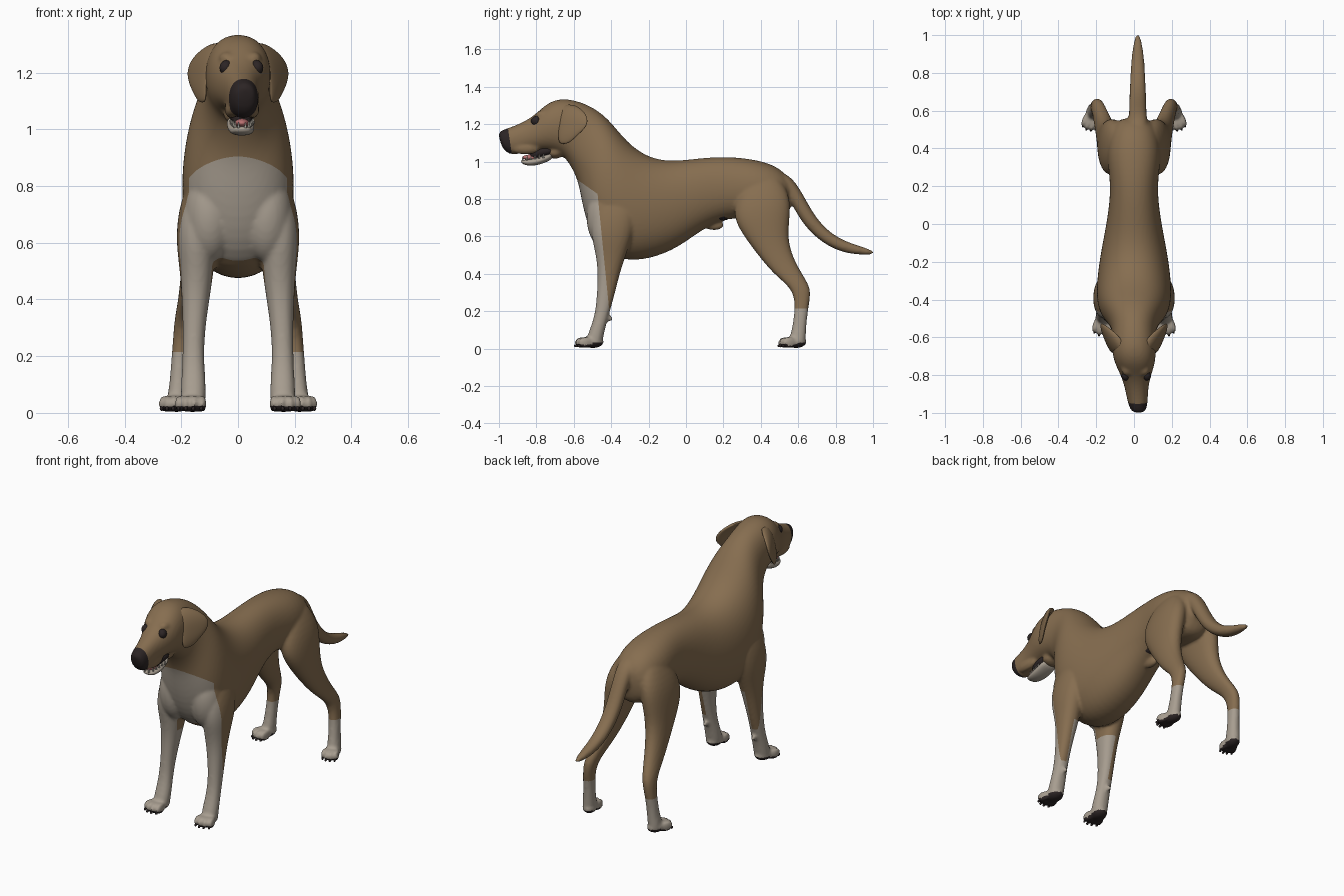
import bpy, bmesh, math
from mathutils import Vector, Matrix

cube = bpy.data.objects.get("Cube")
if cube:
    bpy.data.objects.remove(cube, do_unlink=True)


def material(name, rgb):
    m = bpy.data.materials.new(name)
    m.use_nodes = True
    m.diffuse_color = (*rgb, 1)
    bsdf = m.node_tree.nodes["Principled BSDF"]
    bsdf.inputs["Base Color"].default_value = (*rgb, 1)
    bsdf.inputs["Roughness"].default_value = 0.8
    return m


tan = material("tan coat", (0.24, 0.155, 0.08))
pale = material("pale coat", (0.39, 0.34, 0.28))
dark = material("dark skin", (0.025, 0.018, 0.018))
pink = material("pink tongue", (0.5, 0.17, 0.17))
ivory = material("ivory teeth", (0.6, 0.56, 0.48))


def loft(bm, rings, n=16, power=0.9):
    """Skin closed rings given as (centre, half axis u, half axis v)."""
    def bend(t):
        return math.copysign(abs(t) ** power, t) * 1.025
    loops = []
    for c, u, v in rings:
        angles = [2 * math.pi * i / n for i in range(n)]
        loops.append([bm.verts.new(Vector(c) + Vector(u) * bend(math.cos(a))
                                   + Vector(v) * bend(math.sin(a))) for a in angles])
    for a, b in zip(loops, loops[1:]):
        for i in range(n):
            j = (i + 1) % n
            bm.faces.new((a[i], a[j], b[j], b[i]))
    bm.faces.new(loops[0][::-1])
    bm.faces.new(loops[-1])


def span(ty, tz, by, bz, hw, cx=0.0):
    """Upright ring from its top point, bottom point and half width."""
    return ((cx, (ty + by) / 2, (tz + bz) / 2), (hw, 0, 0),
            (0, (ty - by) / 2, (tz - bz) / 2))


def level(s, z, cx, cy, rx, ry):
    """Horizontal ring on side s."""
    return ((s * cx, cy, z), (rx, 0, 0), (0, ry, 0))


def ball(bm, loc, radii, turn=0.0):
    mat = Matrix.Translation(loc) @ Matrix.Rotation(turn, 4, 'Z') @ Matrix.Diagonal((*radii, 1))
    bmesh.ops.create_uvsphere(bm, u_segments=16, v_segments=10, radius=1, matrix=mat)


def finish(bm, name, mats, subsurf=0):
    bmesh.ops.recalc_face_normals(bm, faces=bm.faces)
    me = bpy.data.meshes.new(name)
    bm.to_mesh(me)
    bm.free()
    for m in mats:
        me.materials.append(m)
    for p in me.polygons:
        p.use_smooth = True
    ob = bpy.data.objects.new(name, me)
    bpy.context.collection.objects.link(ob)
    if subsurf:
        sub = ob.modifiers.new("round", 'SUBSURF')
        sub.levels = sub.render_levels = subsurf
    return ob


# Torso, neck and head as one skin from rump to nose
body = bmesh.new()
loft(body, [span(*r) for r in (
    (.57, .89, .56, .74, .07), (.5, .97, .52, .66, .125),
    (.38, 1.01, .36, .69, .148), (.22, 1.027, .22, .705, .122),
    (.08, 1.018, .08, .635, .132), (-.06, 1.0, -.04, .54, .155),
    (-.16, 1.01, -.2, .475, .18), (-.24, 1.045, -.36, .47, .195),
    (-.31, 1.1, -.49, .56, .198), (-.37, 1.17, -.55, .74, .178),
    (-.43, 1.24, -.57, .88, .142), (-.5, 1.29, -.605, .96, .116),
    (-.57, 1.32, -.65, 1.03, .112), (-.66, 1.34, -.7, 1.05, .116),
    (-.74, 1.315, -.74, 1.06, .105, .005), (-.8, 1.255, -.8, 1.062, .08, .01),
    (-.86, 1.215, -.86, 1.05, .062, .013), (-.93, 1.185, -.92, 1.035, .055, .018),
    (-.985, 1.168, -.955, 1.045, .047, .022), (-1.007, 1.15, -.985, 1.075, .032, .024))])

# Tail
tail_path = ((.46, .91, .06), (.54, .89, .05), (.6, .79, .045), (.66, .68, .045),
             (.75, .59, .04), (.85, .54, .036), (.94, .523, .026), (1.008, .511, .01))
rings = []
for i, (y, z, r) in enumerate(tail_path):
    a, b = tail_path[max(i - 1, 0)], tail_path[min(i + 1, len(tail_path) - 1)]
    side = Vector((0, -(b[1] - a[1]), b[0] - a[0])).normalized()
    rings.append(((.02, y, z), (r, 0, 0), side * r * .85))
loft(body, rings)

FRONT = ((.86, .1, -.36, .05, .08), (.75, .137, -.375, .068, .12), (.62, .15, -.395, .07, .115),
         (.52, .145, -.4, .062, .085), (.42, .148, -.41, .05, .06),
         (.3, .155, -.427, .039, .048), (.2, .158, -.445, .037, .038),
         (.12, .157, -.468, .042, .038), (.05, .158, -.49, .045, .045), (.02, .158, -.49, .04, .04))
HIND = ((.95, .06, .42, .04, .06), (.82, .105, .415, .07, .145), (.7, .125, .402, .068, .152),
        (.6, .135, .427, .06, .116), (.5, .15, .475, .05, .09), (.4, .17, .543, .04, .076),
        (.33, .19, .61, .034, .055), (.27, .198, .622, .03, .042), (.2, .205, .616, .029, .035),
        (.1, .21, .604, .031, .037), (.05, .215, .595, .036, .045), (.02, .215, .595, .032, .04))
claws = bmesh.new()


def paw(s, x, y, turn, size):
    """Pad with four toes and claws, pointing a little outward."""
    rot = Matrix.Rotation(s * turn, 3, 'Z')
    base = Vector((s * x, y, 0))

    def at(px, py, pz):
        return base + rot @ Vector((px * size, py, pz))
    ball(body, at(0, 0, .036), (.047 * size, .06, .034), s * turn)
    for k in (-1.5, -.5, .5, 1.5):
        reach = -.062 + .012 * abs(k)
        ball(body, at(k * .026, reach, .032), (.0155 * size, .042, .031), s * turn + k * .1)
        ball(claws, at(k * .027, reach - .034, .015), (.006, .01, .008), s * turn)


for s in (-1, 1):
    # Legs and paws
    loft(body, [level(s, *r) for r in FRONT])
    loft(body, [level(s, *r) for r in HIND])
    paw(s, .16, -.498, .12, 1)
    paw(s, .217, .588, .25, .85)
    # Breast, brow, upper lip and heel of the foreleg
    ball(body, (s * .1, -.43, .7), (.095, .105, .17))
    ball(body, (.008 + s * .046, -.765, 1.25), (.03, .04, .024))
    ball(body, (.014 + s * .036, -.86, 1.07), (.026, .08, .032))
    ball(body, (s * .158, -.407, .16), (.013, .014, .018))
ball(body, (0, .15, .66), (.022, .055, .028))
ball(body, (.005, -.7, 1.05), (.058, .05, .035))

# Fuse the skin into one smooth surface
raw = finish(body, "raw_body", [], 2)
fuse = raw.modifiers.new("fuse", 'REMESH')
fuse.mode = 'VOXEL'
fuse.voxel_size = .009
relax = raw.modifiers.new("relax", 'SMOOTH')
relax.factor, relax.iterations = .5, 4
fused = bpy.data.meshes.new_from_object(raw.evaluated_get(bpy.context.evaluated_depsgraph_get()))
bpy.data.objects.remove(raw, do_unlink=True)
skin = bmesh.new()
skin.from_mesh(fused)
bpy.data.meshes.remove(fused)

# Cut crisp borders for the markings, then colour by region
sock, inner_top, inner_x = .215, .46, .15
bib_co, bib_no = Vector((0, -.43, .4)), Vector((0, 1, .1))
top_co, top_no = Vector((0, -.56, .888)), Vector((0, .7, 1))
nose_co, nose_no = Vector((0, -.95, 1.165)), Vector((0, 1, .15))
for co, no in (((0, 0, sock), (0, 0, 1)), ((0, 0, inner_top), (0, 0, 1)),
               ((inner_x, 0, 0), (1, 0, 0)), ((-inner_x, 0, 0), (1, 0, 0)),
               (bib_co, bib_no), (top_co, top_no), (nose_co, nose_no)):
    bmesh.ops.bisect_plane(skin, geom=skin.verts[:] + skin.edges[:] + skin.faces[:],
                           plane_co=co, plane_no=no)
skin.normal_update()
for f in skin.faces:
    c = f.calc_center_median()
    bib = c.z < .93 and (c - bib_co).dot(bib_no) < 0 and (c - top_co).dot(top_no) < 0
    inner_leg = c.z < inner_top and c.y < 0 and abs(c.x) < inner_x
    f.material_index = 1 if c.z < sock or bib or inner_leg else 0
    sole = c.z < .014 or (c.z < .05 and f.normal.z < -.25)
    if sole or (c - nose_co).dot(nose_no) < 0:
        f.material_index = 2
finish(skin, "body", [tan, pale, dark])
finish(claws, "claws", [dark])

# Hanging ears, rear edge turned outward
for s, name in ((1, "left_ear"), (-1, "right_ear")):
    ear = bmesh.new()
    u, v = Vector((s * .42, .9, 0)), Vector((s * .9, -.42, 0))
    loft(ear, [((s * x, y, z), u * w, v * t) for z, x, y, w, t in (
        (1.305, .07, -.625, .03, .014), (1.282, .1, -.615, .062, .018),
        (1.24, .132, -.602, .086, .015), (1.19, .145, -.602, .086, .012),
        (1.14, .138, -.632, .058, .011), (1.092, .125, -.655, .028, .008))], 12)
    finish(ear, name, [tan], 2)

# Lower jaw, mouth lining and tongue
jaw = bmesh.new()
loft(jaw, [span(*r) for r in (
    (-.71, 1.055, -.71, 1.015, .045, .006), (-.75, 1.04, -.75, .995, .048, .008),
    (-.8, 1.02, -.8, .978, .046, .012), (-.85, 1.01, -.85, .977, .038, .014),
    (-.885, 1.008, -.88, .99, .024, .016))])
finish(jaw, "lower_jaw", [pale], 2)
lining = bmesh.new()
loft(lining, [span(*r) for r in (
    (-.69, 1.09, -.69, 1.04, .055, .008), (-.78, 1.08, -.78, 1.02, .042, .012),
    (-.84, 1.065, -.84, 1.007, .033, .014))])
finish(lining, "mouth_lining", [dark], 1)
tongue = bmesh.new()
ball(tongue, (.014, -.82, 1.022), (.026, .056, .016))
finish(tongue, "tongue", [pink])

# Teeth along the lower jaw
teeth = bmesh.new()
for s in (-1, 1):
    for i in range(6):
        t = i / 5
        loc = (.014 + s * (.012 + .028 * t ** .5), -.873 + .11 * t, 1.014 + .016 * t)
        bmesh.ops.create_cone(teeth, cap_ends=True, segments=8, radius1=.006, radius2=.001,
                              depth=.034 if i == 1 else .02, matrix=Matrix.Translation(loc))
finish(teeth, "teeth", [ivory])

# Eyes and the dark patch under the belly
for s, name in ((1, "left_eye"), (-1, "right_eye")):
    eye = bmesh.new()
    ball(eye, (.012 + s * .052, -.8, 1.217), (.024, .03, .027), s * .5)
    finish(eye, name, [dark])
patch = bmesh.new()
ball(patch, (0, .18, .705), (.07, .058, .022))
finish(patch, "belly_patch", [dark])
